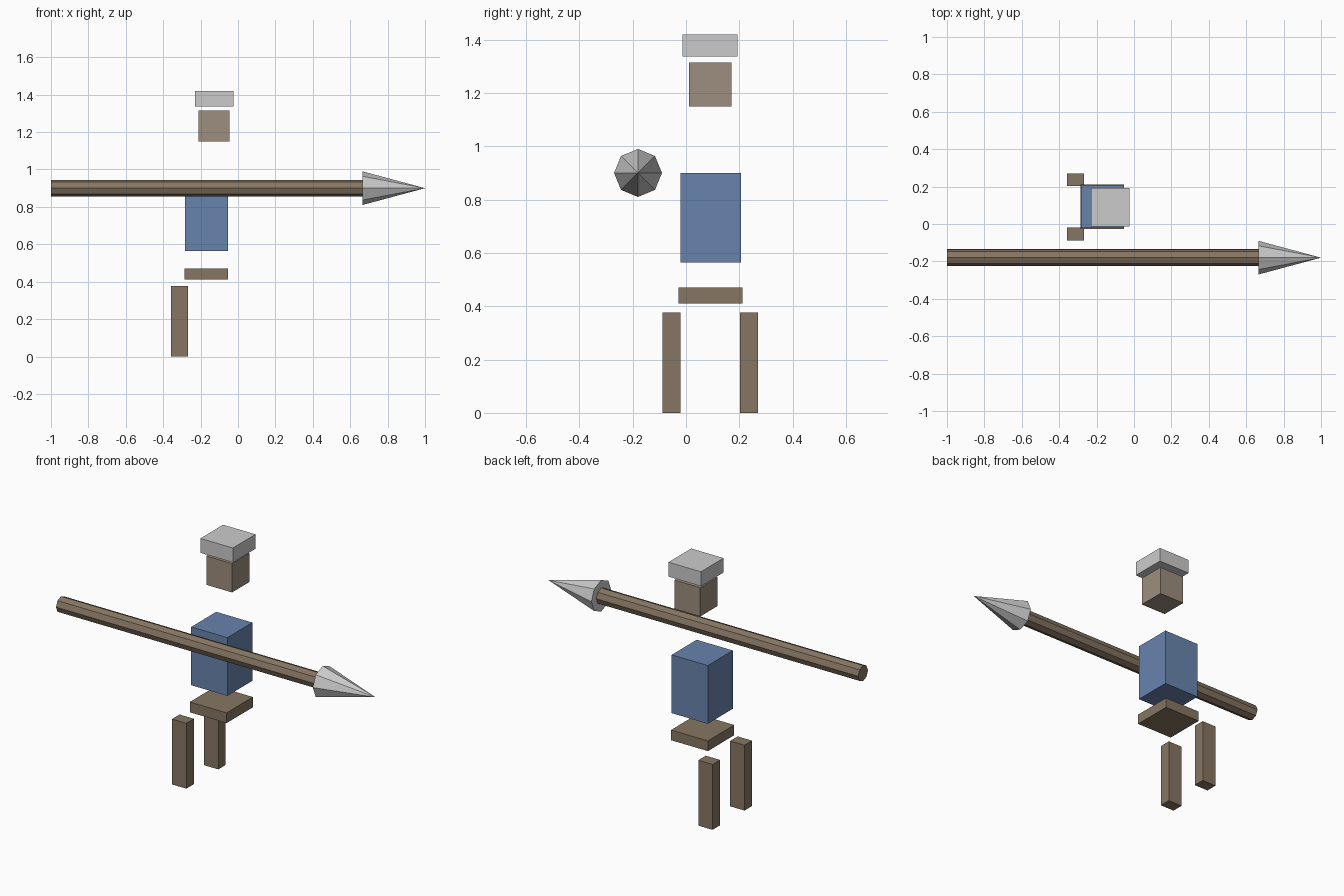
import bpy
import math

if "Cube" in bpy.data.objects:
    bpy.data.objects.remove(bpy.data.objects["Cube"])


def material(name, rgb):
    m = bpy.data.materials.new(name)
    m.diffuse_color = (*rgb, 1)
    m.use_nodes = True
    m.node_tree.nodes["Principled BSDF"].inputs["Base Color"].default_value = m.diffuse_color
    return m


wood = material("brown", (0.24, 0.18, 0.125))
skin = material("tan", (0.34, 0.27, 0.21))
cloth = material("blue", (0.14, 0.23, 0.42))


def finish(name, mat):
    ob = bpy.context.object
    ob.name = name
    if mat:
        ob.data.materials.append(mat)
    return ob


def box(name, x, y, z, mat=None):
    # Each of x, y, z is a (min, max) pair
    bpy.ops.mesh.primitive_cube_add(size=1, location=[sum(r) / 2 for r in (x, y, z)])
    ob = finish(name, mat)
    ob.scale = [r[1] - r[0] for r in (x, y, z)]
    bpy.ops.object.transform_apply(location=False, rotation=False, scale=True)
    return ob


def spear_part(name, x0, x1, r0, r1, mat=None):
    # Eight-sided piece lying along x
    bpy.ops.mesh.primitive_cone_add(vertices=8, radius1=r0, radius2=r1, depth=x1 - x0,
                                    location=((x0 + x1) / 2, -0.18, 0.9),
                                    rotation=(0, math.pi / 2, 0))
    return finish(name, mat)


# Body
box("helmet", (-0.23, -0.024), (-0.013, 0.193), (1.337, 1.42))
box("head", (-0.21, -0.046), (0.012, 0.171), (1.149, 1.315), skin)
box("torso", (-0.283, -0.053), (-0.021, 0.206), (0.565, 0.9), cloth)
box("hips", (-0.287, -0.053), (-0.028, 0.211), (0.411, 0.47), wood)

# Legs
for side, y in (("right", -0.054), ("left", 0.236)):
    box(side + "_leg", (-0.358, -0.267), (y - 0.034, y + 0.034), (0, 0.376), wood)

# Spear
spear_part("spear_shaft", -1, 0.665, 0.045, 0.045, wood)
spear_part("spear_head", 0.665, 1, 0.09, 0)
